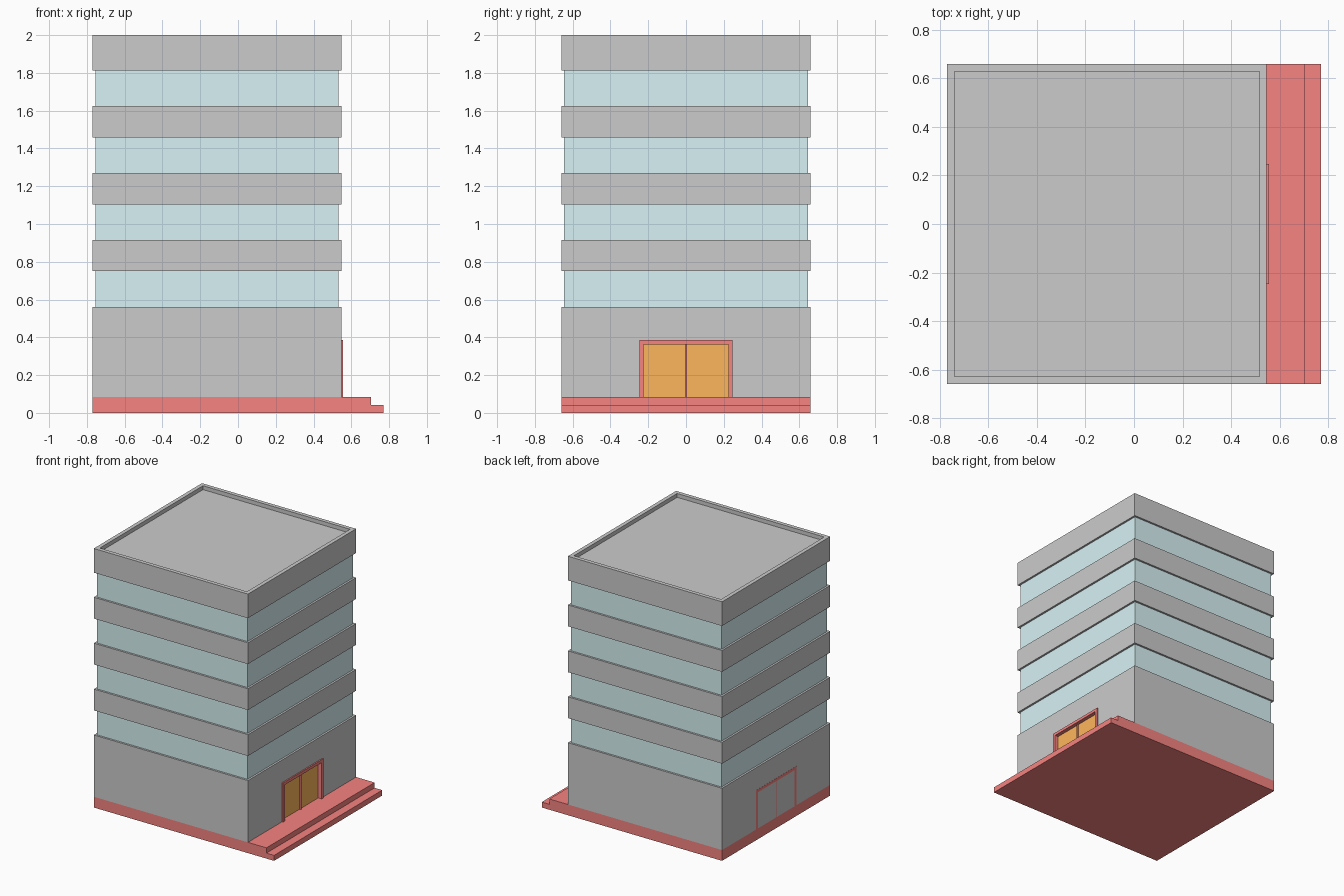
import bpy, bmesh

if "Cube" in bpy.data.objects:
    bpy.data.objects.remove(bpy.data.objects["Cube"])


def material(name, rgb):
    m = bpy.data.materials.new(name)
    m.diffuse_color = (*rgb, 1)
    m.use_nodes = True
    m.node_tree.nodes["Principled BSDF"].inputs["Base Color"].default_value = m.diffuse_color
    return m


RED = material("red", (0.92, 0.23, 0.22))
GLASS = material("glass", (0.69, 0.89, 0.91))
ORANGE = material("orange", (1.0, 0.47, 0.11))


def finish(name, bm, mat=None):
    bmesh.ops.recalc_face_normals(bm, faces=bm.faces)
    mesh = bpy.data.meshes.new(name)
    bm.to_mesh(mesh)
    bm.free()
    ob = bpy.data.objects.new(name, mesh)
    bpy.context.collection.objects.link(ob)
    if mat:
        mesh.materials.append(mat)
    return ob


def prism(name, profile, axis, lo, hi, mat=None):
    """Extrude a profile along x (points are y, z) or y (points are x, z)."""
    bm = bmesh.new()
    place = (lambda a, b: (lo, a, b)) if axis == 0 else (lambda a, b: (a, lo, b))
    face = bm.faces.new([bm.verts.new(place(*p)) for p in profile])
    ext = bmesh.ops.extrude_face_region(bm, geom=[face])["geom"]
    move = [0, 0, 0]
    move[axis] = hi - lo
    bmesh.ops.translate(bm, vec=move, verts=[v for v in ext if isinstance(v, bmesh.types.BMVert)])
    return finish(name, bm, mat)


def box(name, x, y, z, mat=None):
    return prism(name, [(x[0], z[0]), (x[1], z[0]), (x[1], z[1]), (x[0], z[1])], 1, y[0], y[1], mat)


X0, X1, W = -0.77, 0.547, 0.66
BASE, GROUND, TOP = 0.083, 0.56, 2.0
DOOR_W, DOOR_H, RIM = 0.247, 0.385, 0.022

# stepped plinth with the entrance steps on the right
prism("stepped_base", [(X0, 0), (0.77, 0), (0.77, 0.042), (0.705, 0.042), (0.705, BASE), (X0, BASE)],
      1, -W, W, RED)

# ground floor with the door recess cut out
ground = box("ground_floor", (X0, X1), (-W, W), (BASE, GROUND))
cutter = box("door_cutter", (0.522, 0.65), (-DOOR_W, DOOR_W), (0.0, DOOR_H))
cutter.hide_render = True
cutter.hide_viewport = True
cut = ground.modifiers.new("door_recess", 'BOOLEAN')
cut.object = cutter
cut.solver = 'EXACT'

# glass storeys and concrete bands
STOREY, GLASS_H = 0.3545, 0.19
for i in range(4):
    z = GROUND + i * STOREY
    g = 0.015
    box(f"window_band_{i + 1}", (X0 + g, X1 - g), (-W + g, W - g), (z, z + GLASS_H), GLASS)
    if i < 3:
        box(f"floor_band_{i + 1}", (X0, X1), (-W, W), (z + GLASS_H, z + STOREY))

# roof slab with sunken top behind a parapet
roof = box("roof_parapet", (X0, X1), (-W, W), (GROUND + 3 * STOREY + GLASS_H, TOP))
bm = bmesh.new()
bm.from_mesh(roof.data)
top = [f for f in bm.faces if f.normal.z > 0.9]
bmesh.ops.inset_region(bm, faces=top, thickness=0.043)
floor = bmesh.ops.extrude_face_region(bm, geom=top)["geom"]
bmesh.ops.delete(bm, geom=top, context='FACES')
bmesh.ops.translate(bm, vec=(0, 0, -0.03), verts=[v for v in floor if isinstance(v, bmesh.types.BMVert)])
bm.to_mesh(roof.data)
bm.free()

# door frames: deep on the entrance side, flush on the back
outer, inner = DOOR_W, DOOR_W - RIM
frame = [(-outer, BASE), (-outer, DOOR_H), (outer, DOOR_H), (outer, BASE),
         (inner, BASE), (inner, DOOR_H - RIM), (-inner, DOOR_H - RIM), (-inner, BASE)]
prism("entrance_frame", frame, 0, 0.522, 0.557, RED)
prism("back_door_frame", frame, 0, X0 - 0.001, X0 + 0.01, RED)

# door leaves and centre posts
for side, y in (("left", (-inner, -0.004)), ("right", (0.004, inner))):
    box(f"entrance_door_{side}", (0.522, 0.528), y, (BASE, DOOR_H - RIM), ORANGE)
box("entrance_centre_post", (0.522, 0.54), (-0.004, 0.004), (BASE, DOOR_H - RIM), RED)
box("back_door_centre_post", (X0 - 0.001, X0 + 0.01), (-0.004, 0.004), (BASE, DOOR_H - RIM), RED)
